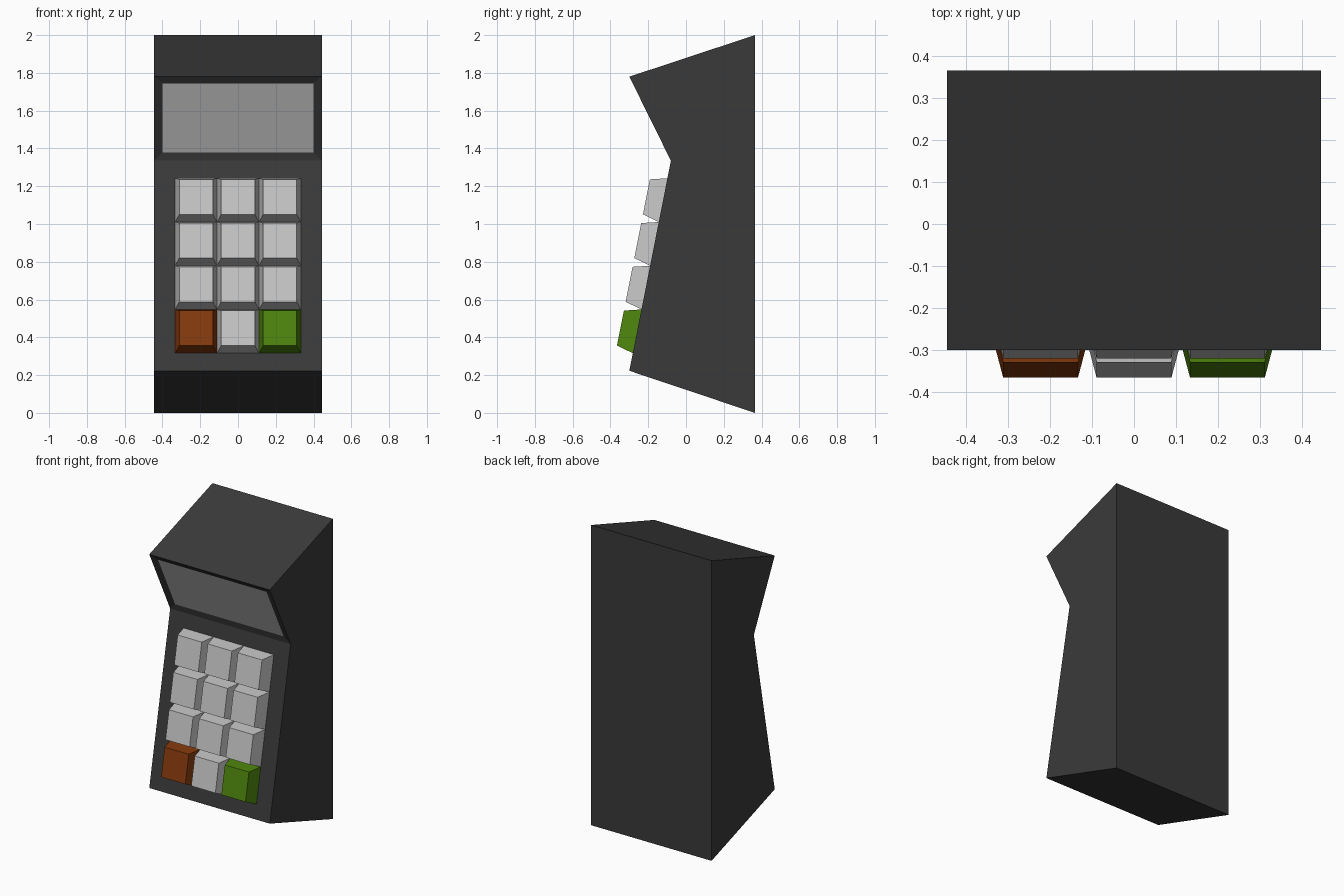
import bpy, bmesh
from mathutils import Vector

if "Cube" in bpy.data.objects:
    bpy.data.objects.remove(bpy.data.objects["Cube"])


def material(name, rgb):
    m = bpy.data.materials.new(name)
    m.diffuse_color = (*rgb, 1.0)
    m.use_nodes = True
    m.node_tree.nodes["Principled BSDF"].inputs["Base Color"].default_value = m.diffuse_color
    return m


CHARCOAL = material("charcoal", (0.042, 0.042, 0.042))
LIGHT_GREY = material("light grey", (0.56, 0.56, 0.56))
ORANGE = material("burnt orange", (0.23, 0.042, 0.004))
GREEN = material("green", (0.074, 0.23, 0.004))


def finish(bm, name, mats):
    me = bpy.data.meshes.new(name)
    bm.to_mesh(me)
    bm.free()
    for m in mats:
        me.materials.append(m)
    ob = bpy.data.objects.new(name, me)
    bpy.context.collection.objects.link(ob)
    return ob


# Casing: side profile (y, z) extruded across x
HALF_W = 0.444
LOW = Vector((0, -0.30, 0.223))      # bottom edge of keypad panel
NOTCH = Vector((0, -0.08, 1.335))    # where panel meets screen hood
profile = [(0.365, 0), (0.365, 2.0), (-0.30, 1.78), NOTCH.yz, LOW.yz]
bm = bmesh.new()
side = bm.faces.new([bm.verts.new((-HALF_W, y, z)) for y, z in profile])
ext = bmesh.ops.extrude_face_region(bm, geom=[side])
moved = [g for g in ext["geom"] if isinstance(g, bmesh.types.BMVert)]
bmesh.ops.translate(bm, verts=moved, vec=(2 * HALF_W, 0, 0))
bmesh.ops.recalc_face_normals(bm, faces=bm.faces)

# Recessed screen in the downward-tilted hood face
hood = min(bm.faces, key=lambda f: (f.calc_center_median() - Vector((0, -0.19, 1.5575))).length)
bmesh.ops.inset_region(bm, faces=[hood], thickness=0.044, depth=-0.01, use_even_offset=True)
hood.material_index = 1
finish(bm, "casing_with_screen", [CHARCOAL, LIGHT_GREY])

# Keys: tapered blocks standing on the sloped panel
UP = (NOTCH - LOW).normalized()
OUT = Vector((0, -UP.z, UP.y))
RIGHT = Vector((1, 0, 0))
KEY_W, KEY_H, DEPTH, TAPER = 0.222, 0.236, 0.09, 0.8


def key(name, centre, mat):
    bm = bmesh.new()
    rings = []
    for scale, depth in ((1, 0), (TAPER, DEPTH)):
        rings.append([bm.verts.new(centre + RIGHT * (sx * scale * KEY_W / 2)
                                   + UP * (sy * scale * KEY_H / 2) + OUT * depth)
                      for sx, sy in ((-1, -1), (1, -1), (1, 1), (-1, 1))])
    base, top = rings
    bm.faces.new(top)
    for i in range(4):
        j = (i + 1) % 4
        bm.faces.new((base[i], base[j], top[j], top[i]))
    return finish(bm, name, [mat])


panel_centre = (LOW + NOTCH) / 2
for row in range(4):
    for col in range(3):
        c = panel_centre + RIGHT * ((col - 1) * KEY_W) + UP * ((row - 1.5) * KEY_H)
        mat = {(0, 0): ORANGE, (0, 2): GREEN}.get((row, col), LIGHT_GREY)
        key(f"key_row{row + 1}_col{col + 1}", c, mat)
